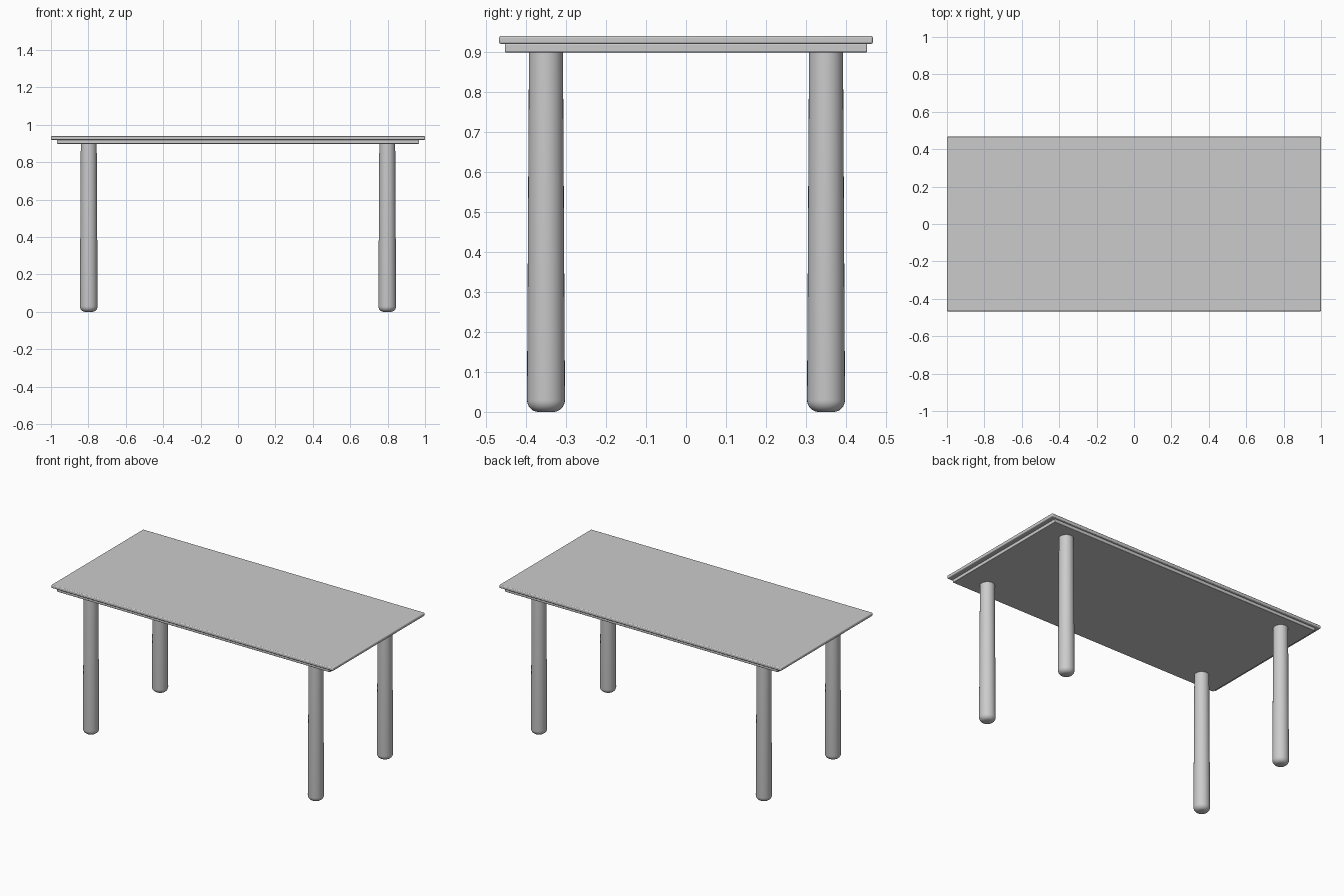
import bpy, bmesh, math

if "Cube" in bpy.data.objects:
    bpy.data.objects.remove(bpy.data.objects["Cube"])


def slab(name, size_x, size_y, z0, z1, bevel):
    """Box with softly rounded edges."""
    bpy.ops.mesh.primitive_cube_add(size=1, location=(0, 0, (z0 + z1) / 2))
    ob = bpy.context.object
    ob.name = name
    ob.scale = (size_x, size_y, z1 - z0)
    bpy.ops.object.transform_apply(location=False, rotation=False, scale=True)
    mod = ob.modifiers.new("rounded_edges", 'BEVEL')
    mod.width = bevel
    mod.segments = 3
    bpy.ops.object.shade_smooth_by_angle(angle=math.radians(35))
    return ob


def leg(name, x, y):
    """Tapered round leg with a rounded foot, lathed from a profile."""
    r_foot, r_top, fillet, height = 0.0475, 0.0425, 0.03, 0.902
    profile = [(0, 0)]
    for i in range(7):
        a = math.pi / 2 * i / 6
        profile.append((r_foot - fillet + fillet * math.sin(a),
                        fillet - fillet * math.cos(a)))
    profile += [(r_top, height), (0, height)]
    bm = bmesh.new()
    verts = [bm.verts.new((r, 0, z)) for r, z in profile]
    edges = [bm.edges.new(pair) for pair in zip(verts, verts[1:])]
    bmesh.ops.spin(bm, geom=verts + edges, cent=(0, 0, 0), axis=(0, 0, 1),
                   angle=2 * math.pi, steps=32)
    bmesh.ops.remove_doubles(bm, verts=bm.verts, dist=1e-5)
    bmesh.ops.recalc_face_normals(bm, faces=bm.faces)
    mesh = bpy.data.meshes.new(name)
    bm.to_mesh(mesh)
    bm.free()
    ob = bpy.data.objects.new(name, mesh)
    ob.location = (x, y, 0)
    bpy.context.collection.objects.link(ob)
    bpy.ops.object.select_all(action='DESELECT')
    ob.select_set(True)
    bpy.context.view_layer.objects.active = ob
    bpy.ops.object.shade_smooth_by_angle(angle=math.radians(35))


# Table top and the slightly smaller board below it
slab("table_top", 2.0, 0.934, 0.92, 0.94, 0.005)
slab("under_board", 1.936, 0.905, 0.899, 0.921, 0.003)

# Four legs
for side, sx in (("left", -1), ("right", 1)):
    for end, sy in (("front", -1), ("back", 1)):
        leg(f"{end}_{side}_leg", sx * 0.798, sy * 0.35)
